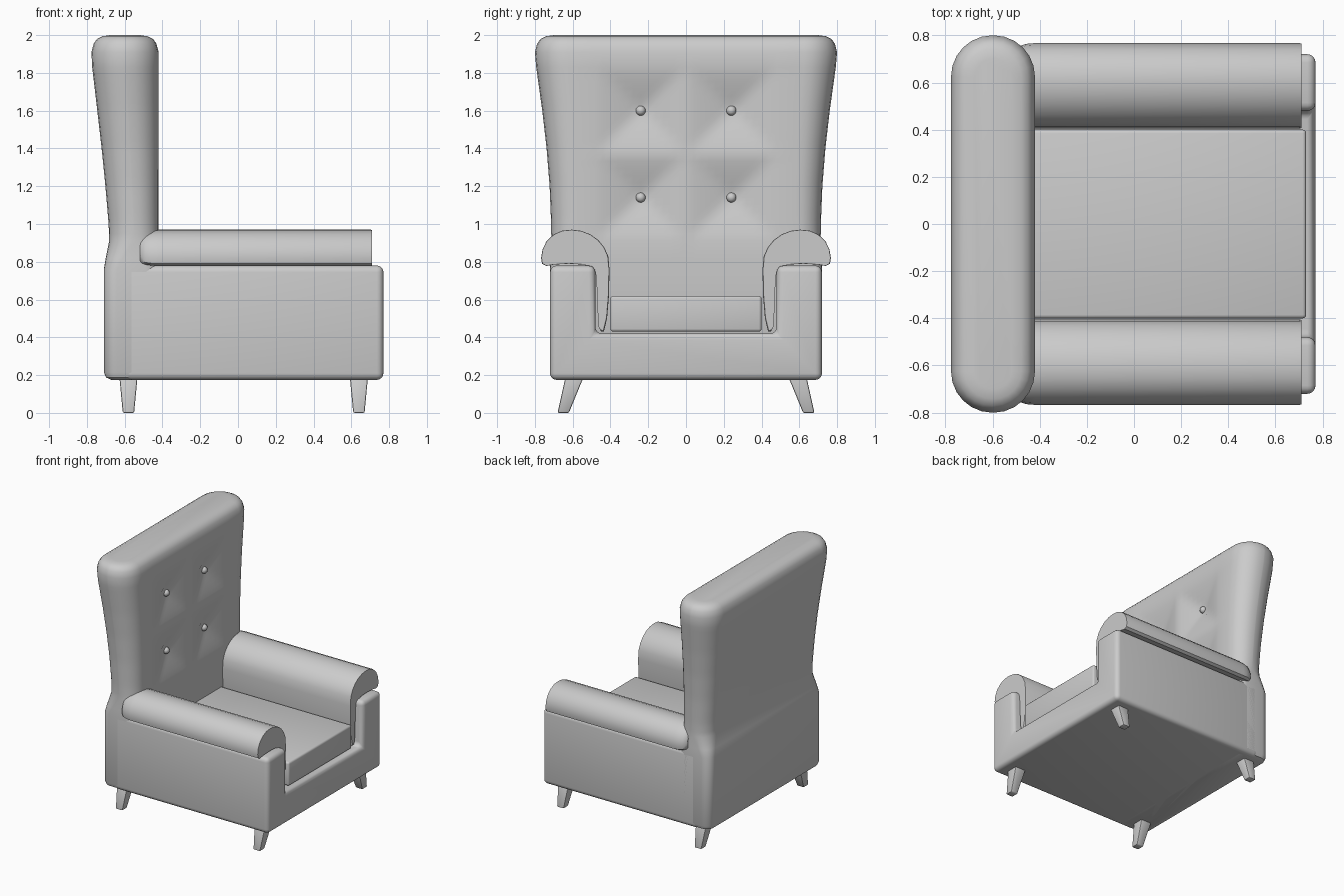
import bpy, bmesh, math

if "Cube" in bpy.data.objects:
    bpy.data.objects.remove(bpy.data.objects["Cube"])


def finish(obj, bevel=0, segments=3):
    bpy.ops.object.select_all(action='DESELECT')
    bpy.context.view_layer.objects.active = obj
    obj.select_set(True)
    if bevel:
        m = obj.modifiers.new("bevel", 'BEVEL')
        m.width, m.segments, m.limit_method = bevel, segments, 'ANGLE'
        bpy.ops.object.modifier_apply(modifier=m.name)
    bpy.ops.object.shade_smooth_by_angle(angle=math.radians(35))
    return obj


def loft(name, rings, bevel=0, segments=3):
    """Skin a list of equal-length closed rings and cap both ends."""
    bm = bmesh.new()
    vs = [[bm.verts.new(p) for p in ring] for ring in rings]
    n = len(rings[0])
    for a, b in zip(vs, vs[1:]):
        for i in range(n):
            j = (i + 1) % n
            bm.faces.new((a[i], a[j], b[j], b[i]))
    bm.faces.new(vs[0])
    bm.faces.new(vs[-1])
    bmesh.ops.recalc_face_normals(bm, faces=bm.faces)
    me = bpy.data.meshes.new(name)
    bm.to_mesh(me)
    bm.free()
    obj = bpy.data.objects.new(name, me)
    bpy.context.collection.objects.link(obj)
    return finish(obj, bevel, segments)


# Base: U-shaped section running front to back
half = [(0.72, 0.175), (0.72, 0.78), (0.48, 0.78), (0.48, 0.42)]
section = half + [(-y, z) for y, z in reversed(half)]
loft("base", [[(x, y, z) for y, z in section] for x in (-0.6, 0.77)], 0.035, 4)

# Backrest: stacked rounded outlines, dimpled on the front face
FRONT = -0.42
BUTTONS = [(y, z) for y in (-0.24, 0.24) for z in (1.14, 1.60)]
# z, rear x, half width, corner radius, inset
rows = [(0.175, -0.71, 0.72, 0.07, 0.04), (0.187, -0.71, 0.72, 0.07, 0.012),
        (0.215, -0.71, 0.72, 0.07, 0), (0.76, -0.71, 0.72, 0.07, 0),
        (0.82, -0.70, 0.718, 0.09, 0), (0.91, -0.682, 0.713, 0.12, 0),
        (1.0, -0.685, 0.714, 0.13, 0), (1.2, -0.702, 0.722, 0.138, 0),
        (1.4, -0.722, 0.738, 0.148, 0), (1.6, -0.745, 0.761, 0.16, 0),
        (1.83, -0.772, 0.793, 0.172, 0), (1.91, -0.776, 0.80, 0.175, 0),
        (1.955, -0.776, 0.80, 0.175, 0.012), (1.98, -0.776, 0.80, 0.175, 0.03),
        (1.994, -0.776, 0.80, 0.175, 0.058), (2.0, -0.776, 0.80, 0.175, 0.10)]


def row_at(z):
    for a, b in zip(rows, rows[1:]):
        if a[0] <= z <= b[0]:
            t = (z - a[0]) / (b[0] - a[0])
            return tuple(p + (q - p) * t for p, q in zip(a, b))


def dimple(y, z):
    d = 0
    for by, bz in BUTTONS:
        m = max(abs(y - by) / 0.24, abs(z - bz) / 0.23)
        if m < 1:
            d = max(d, 0.06 * (1 - m) ** 1.3)
    return d


def back_ring(z, rear, w, r, inset):
    front, rear, w = FRONT - inset, rear + inset, w - inset
    r = max(r - inset, 0.02)
    pts = [(front - dimple(i * 0.04, z), i * 0.04, z) for i in range(-12, 13)]
    corners = [(front - r, w - r, 0), (rear + r, w - r, 90),
               (rear + r, r - w, 180), (front - r, r - w, 270)]
    for cx, cy, start in corners:
        for k in range(7):
            a = math.radians(start + 15 * k)
            pts.append((cx + r * math.cos(a), cy + r * math.sin(a), z))
    return pts


levels = [r for r in rows if r[0] < 0.9 or r[0] > 1.85]
levels += [row_at(min(0.91 + 0.92 * i / 24, 1.83)) for i in range(25)]
levels.sort()
loft("backrest", [back_ring(*r) for r in levels])

# Buttons in the tufts
for y, z in BUTTONS:
    bpy.ops.mesh.primitive_uv_sphere_add(segments=16, ring_count=10, radius=0.026,
                                         location=(FRONT - 0.05, y, z))
    bpy.context.object.name = "button"
    finish(bpy.context.object)

# Seat cushion
rect = [(-0.40, 0.43), (0.40, 0.43), (0.40, 0.62), (-0.40, 0.62)]
loft("seat_cushion", [[(x, y, z) for y, z in rect] for x in (-0.46, 0.73)], 0.015, 3)

# Armrests: padded roll draped over each side
arm = [(0.435, 0.43), (0.418, 0.50), (0.408, 0.62), (0.405, 0.76)]
arm += [(0.605 - 0.2 * math.cos(math.radians(a)), 0.78 + 0.19 * math.sin(math.radians(a)))
        for a in range(15, 91, 15)]
arm += [(0.655, 0.965), (0.70, 0.945), (0.738, 0.91), (0.76, 0.865), (0.767, 0.82),
        (0.762, 0.79), (0.74, 0.778), (0.70, 0.785), (0.62, 0.79), (0.54, 0.785),
        (0.495, 0.768), (0.475, 0.73), (0.47, 0.66), (0.466, 0.54), (0.46, 0.45), (0.45, 0.432)]
steps = [(-0.52, 0.72), (-0.51, 0.82), (-0.49, 0.91), (-0.455, 0.98), (-0.42, 1),
         (0.703, 1), (0.71, 0.985)]
for side in (-1, 1):
    loft("armrest", [[(x, side * (0.62 + s * (y - 0.62)), 0.86 + s * (z - 0.86))
                      for y, z in arm] for x, s in steps])

# Splayed tapered legs
for cx in (-0.58, 0.64):
    for side in (-1, 1):
        ends = [(0.0, 0.65, 0.03), (0.19, 0.59, 0.048)]
        loft("leg", [[(cx + i * h, side * (cy + j * h), z)
                      for i, j in ((-1, -1), (1, -1), (1, 1), (-1, 1))]
                     for z, cy, h in ends], 0.008, 2)
